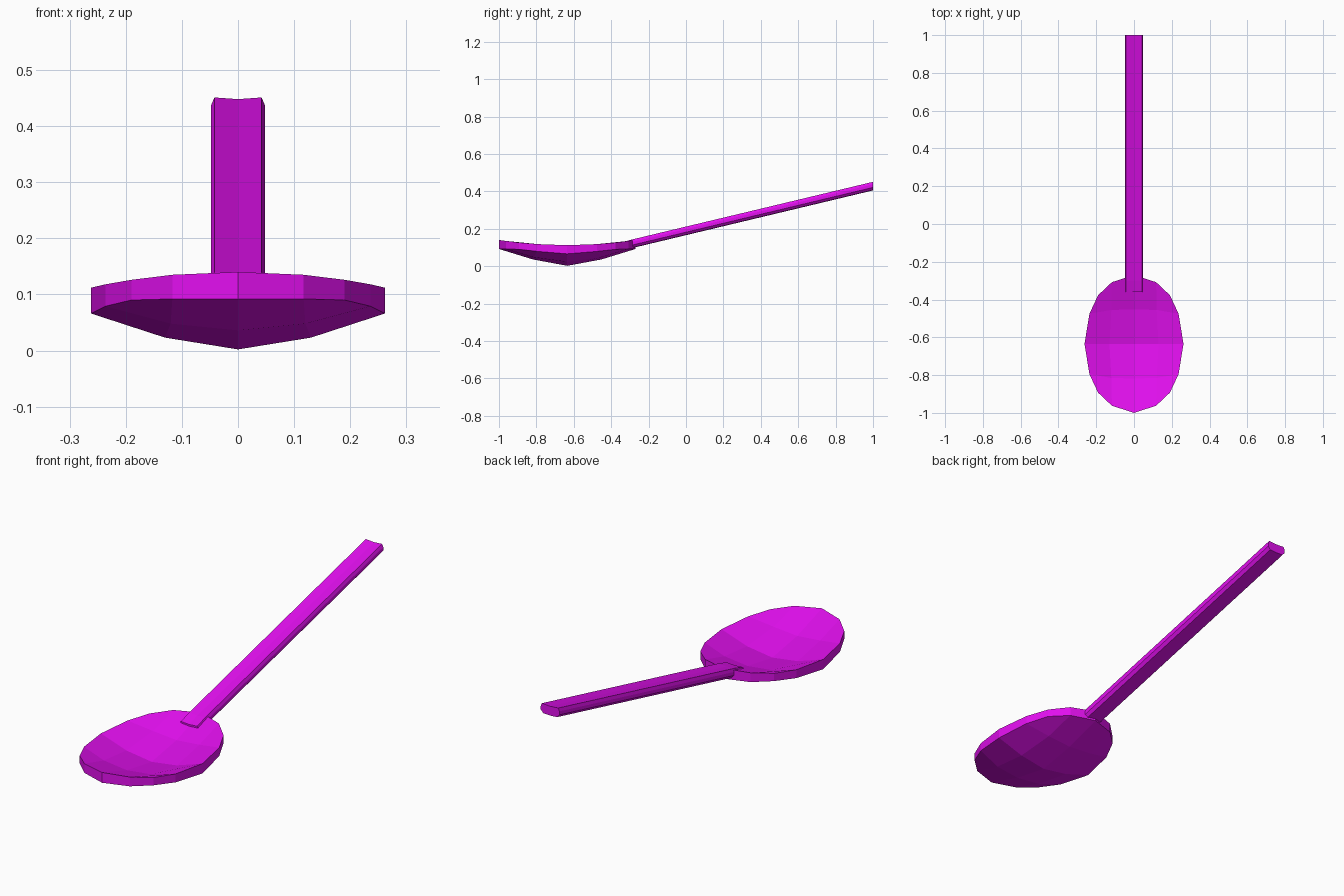
import bpy, bmesh

if "Cube" in bpy.data.objects:
    bpy.data.objects.remove(bpy.data.objects["Cube"])

mat = bpy.data.materials.new("magenta")
mat.diffuse_color = (0.76, 0.005, 0.86, 1)
mat.use_nodes = True
mat.node_tree.nodes["Principled BSDF"].inputs["Base Color"].default_value = mat.diffuse_color


def make_object(name, bm):
    bmesh.ops.recalc_face_normals(bm, faces=bm.faces)
    mesh = bpy.data.meshes.new(name)
    bm.to_mesh(mesh)
    bm.free()
    mesh.materials.append(mat)
    obj = bpy.data.objects.new(name, mesh)
    bpy.context.collection.objects.link(obj)


# Bowl: a rounded 4 x 4 grid; one quarter (x, y offset, lower z, upper z), mirrored
CENTRE_Y = -0.635
quarter = [
    [(0, 0, 0.002, 0.05), (0.13, 0, 0.023, 0.068), (0.262, 0, 0.066, 0.112)],
    [(0, 0.183, 0.036, 0.081), (0.12, 0.18, 0.048, 0.093), (0.236, 0.16, 0.079, 0.118)],
    [(0, 0.365, 0.092, 0.14), (0.117, 0.327, 0.092, 0.135), (0.19, 0.258, 0.09, 0.126)],
]
bm = bmesh.new()
layers = []
for layer in (2, 3):
    rows = []
    for j in range(-2, 3):
        row = []
        for i in range(-2, 3):
            p = quarter[abs(j)][abs(i)]
            sx = -1 if i < 0 else 1
            sy = -1 if j < 0 else 1
            row.append(bm.verts.new((sx * p[0], CENTRE_Y + sy * p[1], p[layer])))
        rows.append(row)
    for j in range(4):
        for i in range(4):
            bm.faces.new((rows[j][i], rows[j][i + 1], rows[j + 1][i + 1], rows[j + 1][i]))
    layers.append(rows)

# Rim wall joining the two bowl surfaces
loop = ([(0, i) for i in range(4)] + [(j, 4) for j in range(4)]
        + [(4, i) for i in range(4, 0, -1)] + [(j, 0) for j in range(4, 0, -1)])
low, high = layers
for (a, b), (c, d) in zip(loop, loop[1:] + loop[:1]):
    bm.faces.new((low[a][b], low[c][d], high[c][d], high[a][b]))
make_object("bowl", bm)

# Handle: shallow channel section swept up and back
half = [(0, -0.003), (0.042, 0), (0.048, -0.014), (0.048, -0.03), (0.036, -0.044), (0, -0.046)]
section = half + [(-x, z) for x, z in half[-2:0:-1]]
bm = bmesh.new()
rings = [[bm.verts.new((x, y, top + z)) for x, z in section]
         for y, top in ((-0.36, 0.122), (-0.30, 0.14), (1.0, 0.451))]
n = len(section)
for a, b in zip(rings, rings[1:]):
    for i in range(n):
        k = (i + 1) % n
        bm.faces.new((a[i], a[k], b[k], b[i]))
bm.faces.new(rings[0])
bm.faces.new(rings[-1])
make_object("handle", bm)
